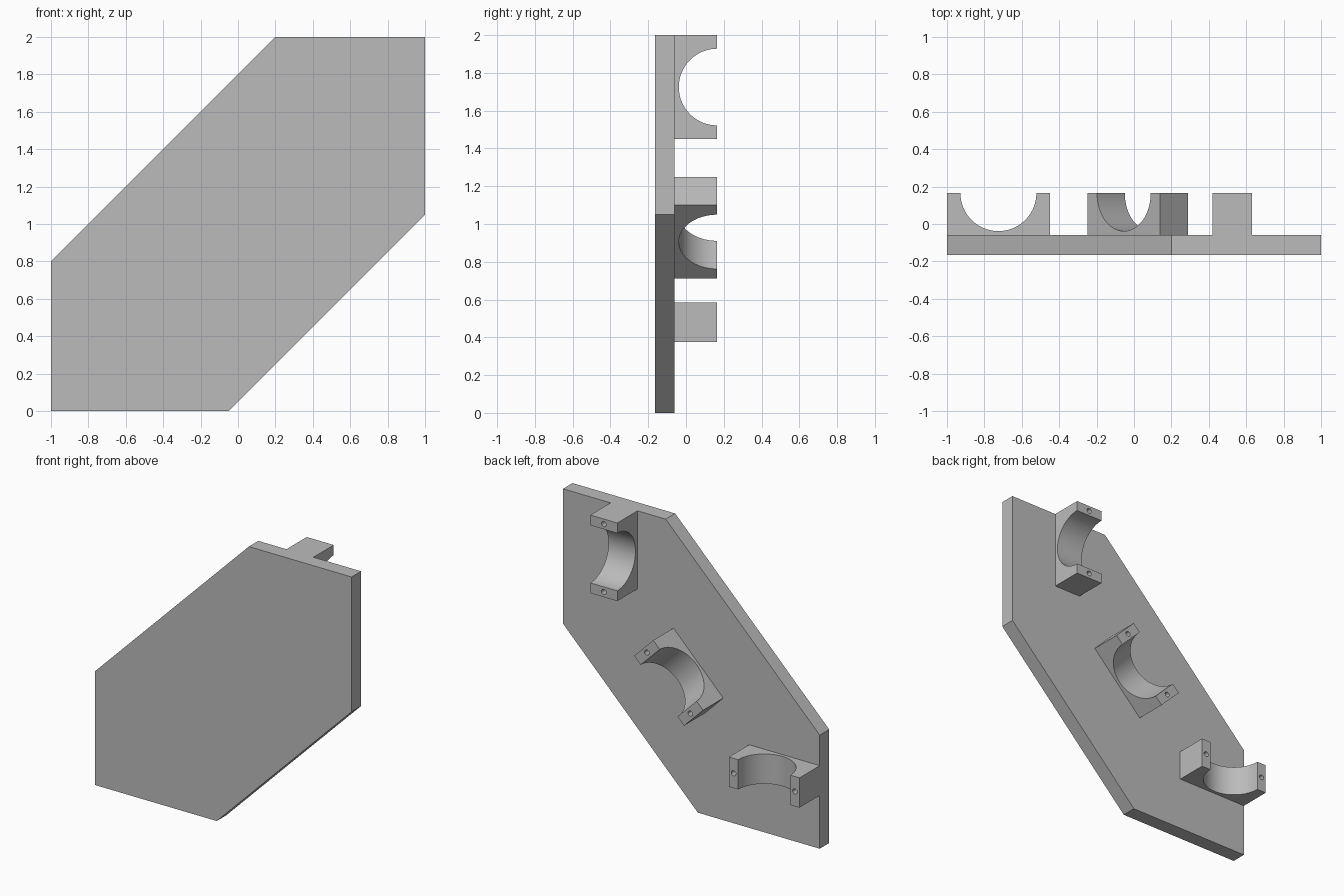
import bpy
import bmesh
from math import pi, radians
from mathutils import Matrix, Vector

if "Cube" in bpy.data.objects:
    bpy.data.objects.remove(bpy.data.objects["Cube"], do_unlink=True)

PLATE_FRONT, PLATE_BACK, RIM = -0.165, -0.06, 0.165
LENGTH, WIDTH, BORE = 0.55, 0.21, 0.203
HOLE_RADIUS, HOLE_DEPTH = 0.018, 0.12

grey = bpy.data.materials.new("plain grey")
grey.use_nodes = True
grey.diffuse_color = (0.5, 0.5, 0.5, 1)
grey.node_tree.nodes["Principled BSDF"].inputs["Base Color"].default_value = grey.diffuse_color


def make_object(name, bm):
    bmesh.ops.recalc_face_normals(bm, faces=bm.faces)
    mesh = bpy.data.meshes.new(name)
    bm.to_mesh(mesh)
    bm.free()
    mesh.materials.append(grey)
    obj = bpy.data.objects.new(name, mesh)
    bpy.context.collection.objects.link(obj)
    return obj


def prism(name, outline, y0, y1):
    """Extrude an (x, z) outline along y."""
    bm = bmesh.new()
    face = bm.faces.new([bm.verts.new((x, y0, z)) for x, z in outline])
    grown = bmesh.ops.extrude_face_region(bm, geom=[face])["geom"]
    verts = [v for v in grown if isinstance(v, bmesh.types.BMVert)]
    bmesh.ops.translate(bm, verts=verts, vec=(0, y1 - y0, 0))
    return make_object(name, bm)


def cylinder(name, radius, depth, matrix, sides):
    bm = bmesh.new()
    bmesh.ops.create_cone(bm, cap_ends=True, segments=sides, radius1=radius,
                          radius2=radius, depth=depth, matrix=matrix)
    obj = make_object(name, bm)
    obj.hide_render = True
    return obj


def combine(target, tool, operation):
    """Apply a boolean and discard the tool object."""
    mod = target.modifiers.new("boolean", "BOOLEAN")
    mod.operation, mod.solver, mod.object = operation, "EXACT", tool
    bpy.context.view_layer.objects.active = target
    bpy.ops.object.modifier_apply(modifier=mod.name)
    bpy.data.objects.remove(tool, do_unlink=True)


def saddle(name, x, z, angle, base):
    """Half-round pipe saddle; its length runs along x before turning."""
    a, b = LENGTH / 2, WIDTH / 2
    block = prism(name, [(-a, -b), (a, -b), (a, b), (-a, b)], base, RIM)
    bore = Matrix.Translation((0, RIM, 0))
    combine(block, cylinder("bore_cutter", BORE, 1, bore, 96), "DIFFERENCE")
    # Screw holes in the two ears
    for side in (-1, 1):
        place = Matrix.Translation((side * (a + BORE) / 2, RIM, 0)) @ Matrix.Rotation(pi / 2, 4, "X")
        combine(block, cylinder("hole_cutter", HOLE_RADIUS, 2 * HOLE_DEPTH, place, 24), "DIFFERENCE")
    block.data.transform(Matrix.Translation(Vector((x, 0, z))) @ Matrix.Rotation(-radians(angle), 4, "Y"))
    return block


# Six-sided backing plate
plate = prism("mounting_plate", [(-1, 0), (-0.05, 0), (1, 1.05), (1, 2), (0.2, 2), (-1, 0.8)],
              PLATE_FRONT, PLATE_BACK)

# Saddles follow the bend of the pipe: upright, diagonal, level
for name, x, z, angle in (("lower_saddle", -0.725, 0.48, 0),
                          ("middle_saddle", 0.02, 0.98, 45),
                          ("upper_saddle", 0.525, 1.725, 90)):
    combine(plate, saddle(name, x, z, angle, PLATE_BACK - 0.03), "UNION")

bpy.ops.object.select_all(action="DESELECT")
plate.select_set(True)
bpy.context.view_layer.objects.active = plate
bpy.ops.object.shade_smooth_by_angle(angle=radians(30))
